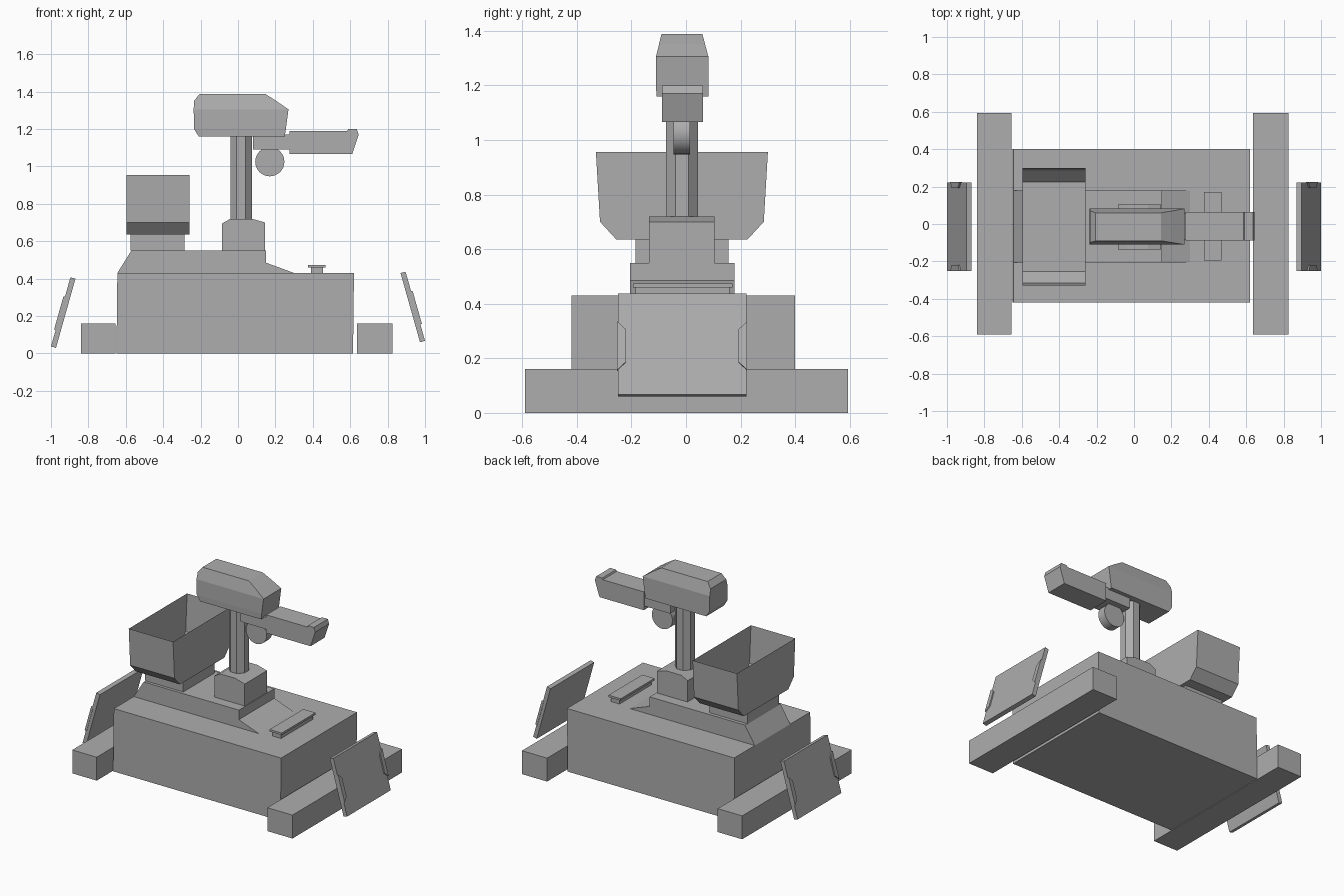
import bpy, bmesh
from math import pi
from mathutils import Matrix, Vector

if "Cube" in bpy.data.objects:
    bpy.data.objects.remove(bpy.data.objects["Cube"])

grey = bpy.data.materials.new("plain_grey")
grey.use_nodes = True
colour = (0.42, 0.42, 0.42, 1)
grey.diffuse_color = colour
grey.node_tree.nodes["Principled BSDF"].inputs["Base Color"].default_value = colour


def finish(name, bm):
    bmesh.ops.recalc_face_normals(bm, faces=bm.faces)
    mesh = bpy.data.meshes.new(name)
    bm.to_mesh(mesh)
    bm.free()
    mesh.materials.append(grey)
    obj = bpy.data.objects.new(name, mesh)
    bpy.context.collection.objects.link(obj)
    return obj


def prism(name, profile, low, high, axis="y", open_top=False):
    """Extrude an (x, z) profile along y, or a (y, z) profile along x."""
    bm = bmesh.new()

    def place(p, d):
        return (p[0], d, p[1]) if axis == "y" else (d, p[0], p[1])

    a = [bm.verts.new(place(p, low)) for p in profile]
    b = [bm.verts.new(place(p, high)) for p in profile]
    bm.faces.new(a)
    bm.faces.new(b[::-1])
    n = len(profile)
    for i in range(n - 1 if open_top else n):
        j = (i + 1) % n
        bm.faces.new((a[i], a[j], b[j], b[i]))
    return finish(name, bm)


def box(name, x0, x1, y0, y1, z0, z1):
    return prism(name, [(x0, z0), (x1, z0), (x1, z1), (x0, z1)], y0, y1)


def loft(name, rings):
    """Stack rectangles given as (z, x0, x1, y0, y1)."""
    bm = bmesh.new()
    loops = [[bm.verts.new((x, y, z)) for x, y in ((a, c), (b, c), (b, d), (a, d))]
             for z, a, b, c, d in rings]
    bm.faces.new(loops[0][::-1])
    bm.faces.new(loops[-1])
    for lo, hi in zip(loops, loops[1:]):
        for i in range(4):
            j = (i + 1) % 4
            bm.faces.new((lo[i], lo[j], hi[j], hi[i]))
    return finish(name, bm)


def cylinder(name, centre, radius, depth, sides, rot):
    bm = bmesh.new()
    bmesh.ops.create_cone(bm, cap_ends=True, segments=sides, radius1=radius,
                          radius2=radius, depth=depth,
                          matrix=Matrix.Translation(centre) @ rot)
    return finish(name, bm)


# Hull, stepped deck and side bars
prism("body", [(-0.65, 0), (0.615, 0), (0.62, 0.43), (-0.645, 0.43)], -0.42, 0.40)
prism("deck", [(-0.645, 0.43), (0.30, 0.43), (0.15, 0.485), (0.15, 0.55), (-0.57, 0.55)],
      -0.205, 0.178)
box("right_bar", -0.84, -0.655, -0.59, 0.593, 0, 0.16)
box("left_bar", 0.635, 0.825, -0.59, 0.593, 0, 0.16)

# Low handle on the deck
box("handle_base", 0.39, 0.455, -0.185, 0.16, 0.43, 0.46)
box("handle_plate", 0.375, 0.467, -0.195, 0.17, 0.46, 0.474)

# Open hopper on its foot
box("hopper_foot", -0.575, -0.285, -0.185, 0.155, 0.55, 0.636)
prism("hopper", [(-0.33, 0.955), (-0.315, 0.70), (-0.255, 0.635), (0.225, 0.635),
                 (0.285, 0.70), (0.30, 0.955)], -0.595, -0.26, "x", open_top=True)

# Pedestal and octagonal post
prism("pedestal", [(-0.085, 0.5), (0.145, 0.47), (0.145, 0.70), (0.075, 0.72),
                   (-0.04, 0.72), (-0.085, 0.695)], -0.135, 0.105)
cylinder("post", (0.017, -0.015, 0.935), 0.063, 0.45, 8, Matrix.Rotation(pi / 8, 4, "Z"))

# Head with tapered roof, mount and snout
loft("head", [(1.16, -0.21, 0.25, -0.108, 0.082),
              (1.20, -0.235, 0.256, -0.11, 0.082),
              (1.305, -0.237, 0.27, -0.11, 0.082),
              (1.35, -0.235, 0.205, -0.099, 0.07),
              (1.388, -0.205, 0.145, -0.09, 0.06)])
box("mount", 0.08, 0.275, -0.085, 0.055, 1.09, 1.17)
prism("snout", [(0.275, 1.065), (0.61, 1.065), (0.645, 1.17), (0.635, 1.2),
                (0.59, 1.2), (0.585, 1.19), (0.275, 1.19)], -0.088, 0.063)

# Round disc below the mount
disc = cylinder("disc", (0.17, -0.015, 1.025), 0.078, 0.06, 32, Matrix.Rotation(pi / 2, 4, "X"))
bpy.ops.object.select_all(action="DESELECT")
disc.select_set(True)
bpy.context.view_layer.objects.active = disc
bpy.ops.object.shade_smooth_by_angle()

# Tilted end panels, each with two raised edge tabs
for side, sign, drop in (("left", 1, 0), ("right", -1, 0.03)):
    top, foot = Vector((0.896, 0.437 - drop)), Vector((1.0, 0.067 - drop))
    inward = Vector((-0.027, -0.007))
    flip = Matrix.Diagonal((sign, 1))
    prism(side + "_panel", [flip @ p for p in (top, foot, foot + inward, top + inward)],
          -0.25, 0.222)
    for end, edge, step in (("front", -0.252, 0.032), ("back", 0.224, -0.032)):
        bm = bmesh.new()
        layers = []
        for lift in (-0.25, 0.3):
            ring = []
            for t, y in ((0.28, edge), (0.36, edge + step), (0.68, edge + step), (0.76, edge)):
                p = flip @ (top.lerp(foot, t) - inward * lift)
                ring.append(bm.verts.new((p.x, y, p.y)))
            layers.append(ring)
            bm.faces.new(ring)
        for i in range(4):
            j = (i + 1) % 4
            bm.faces.new((layers[0][i], layers[0][j], layers[1][j], layers[1][i]))
        finish(f"{side}_panel_{end}_tab", bm)
